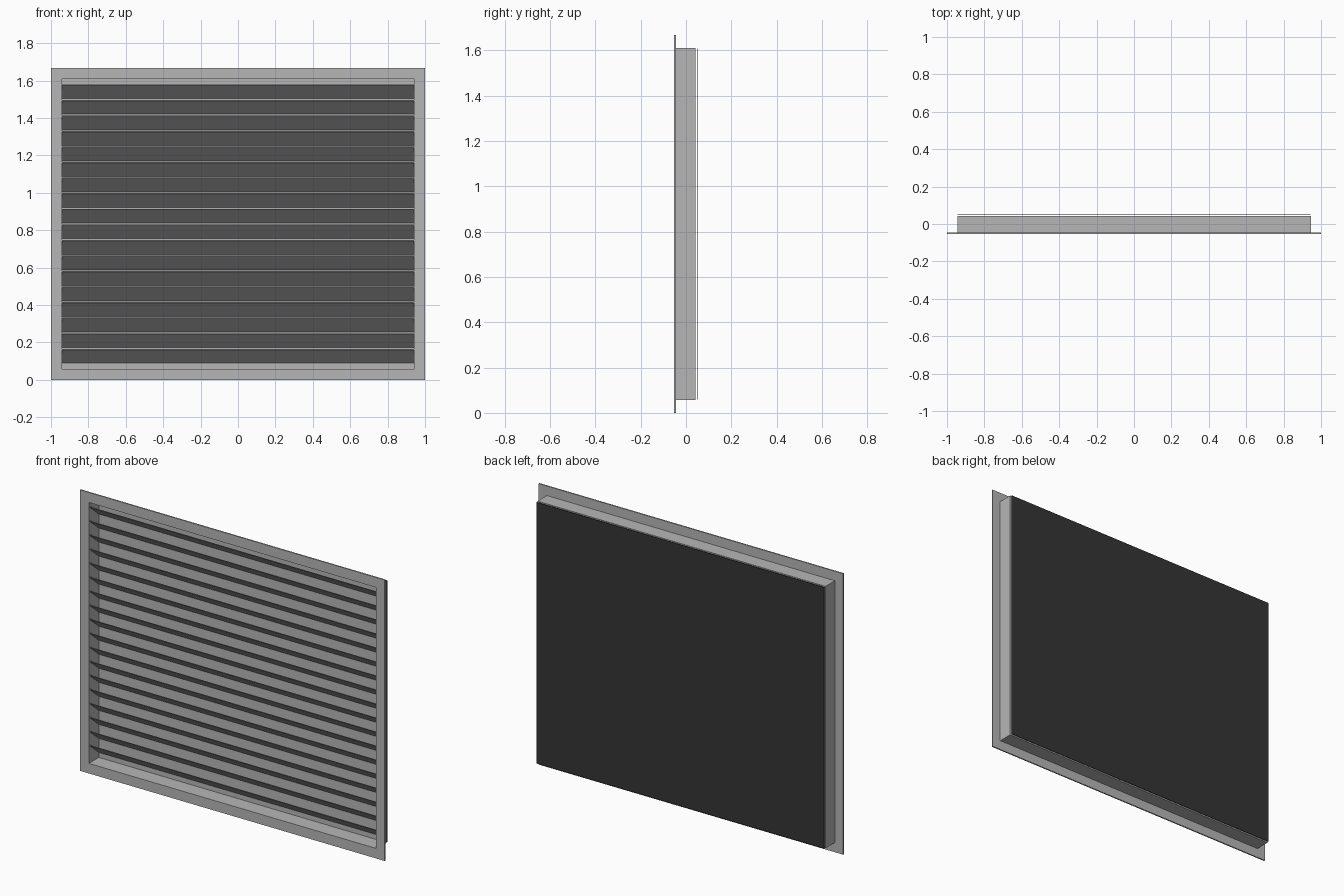
import bpy
import bmesh
from mathutils import Vector

if "Cube" in bpy.data.objects:
    bpy.data.objects.remove(bpy.data.objects["Cube"])


def material(name, colour):
    mat = bpy.data.materials.new(name)
    mat.diffuse_color = (*colour, 1)
    mat.use_nodes = True
    mat.node_tree.nodes["Principled BSDF"].inputs["Base Color"].default_value = mat.diffuse_color
    return mat


GREY = material("grey metal", (0.47, 0.47, 0.47))
DARK = material("dark backing", (0.036, 0.036, 0.036))

HEIGHT = 1.667
MID = HEIGHT / 2


def finish(name, bm, mat):
    bmesh.ops.recalc_face_normals(bm, faces=bm.faces[:])
    mesh = bpy.data.meshes.new(name)
    bm.to_mesh(mesh)
    bm.free()
    mesh.materials.append(mat)
    obj = bpy.data.objects.new(name, mesh)
    bpy.context.collection.objects.link(obj)
    return obj


def ring(name, outer, inner, y0, y1, mat):
    """Rectangular frame; outer and inner are half sizes (x, z)."""
    bm = bmesh.new()

    def loop(half, y):
        return [bm.verts.new((sx * half[0], y, MID + sz * half[1]))
                for sx, sz in ((-1, -1), (1, -1), (1, 1), (-1, 1))]

    loops = [loop(outer, y0), loop(outer, y1), loop(inner, y1), loop(inner, y0)]
    for a, b in zip(loops, loops[1:] + loops[:1]):
        for i in range(4):
            j = (i + 1) % 4
            bm.faces.new((a[i], a[j], b[j], b[i]))
    return finish(name, bm, mat)


def prism(name, profile, half_x, mat):
    """Extrude a (y, z) profile along x."""
    bm = bmesh.new()
    face = bm.faces.new([bm.verts.new((-half_x, y, z)) for y, z in profile])
    out = bmesh.ops.extrude_face_region(bm, geom=[face])["geom"]
    verts = [v for v in out if isinstance(v, bmesh.types.BMVert)]
    bmesh.ops.translate(bm, verts=verts, vec=Vector((2 * half_x, 0, 0)))
    return finish(name, bm, mat)


def slab(name, half_x, half_z, y0, y1, mat):
    z0, z1 = MID - half_z, MID + half_z
    return prism(name, [(y0, z0), (y1, z0), (y1, z1), (y0, z1)], half_x, mat)


# Front flange and the shallow duct behind it
ring("front_flange", (1.0, MID), (0.942, 0.774), -0.053, -0.045, GREY)
ring("duct_walls", (0.945, 0.777), (0.942, 0.774), -0.045, 0.042, GREY)

# Light inner panel, then the dark sheet just behind the duct
slab("inner_panel", 0.942, 0.774, 0.040, 0.042, GREY)
slab("back_sheet", 0.943, 0.775, 0.050, 0.053, DARK)

# Slanted blades: high at the front, low at the back
COUNT = 18
PITCH = 0.0832
for i in range(COUNT):
    top = MID + 0.747 - i * PITCH
    prism(f"blade_{i + 1:02d}",
          [(-0.045, top), (-0.045, top - 0.005),
           (0.040, top - 0.077), (0.040, top - 0.072)],
          0.942, GREY)
